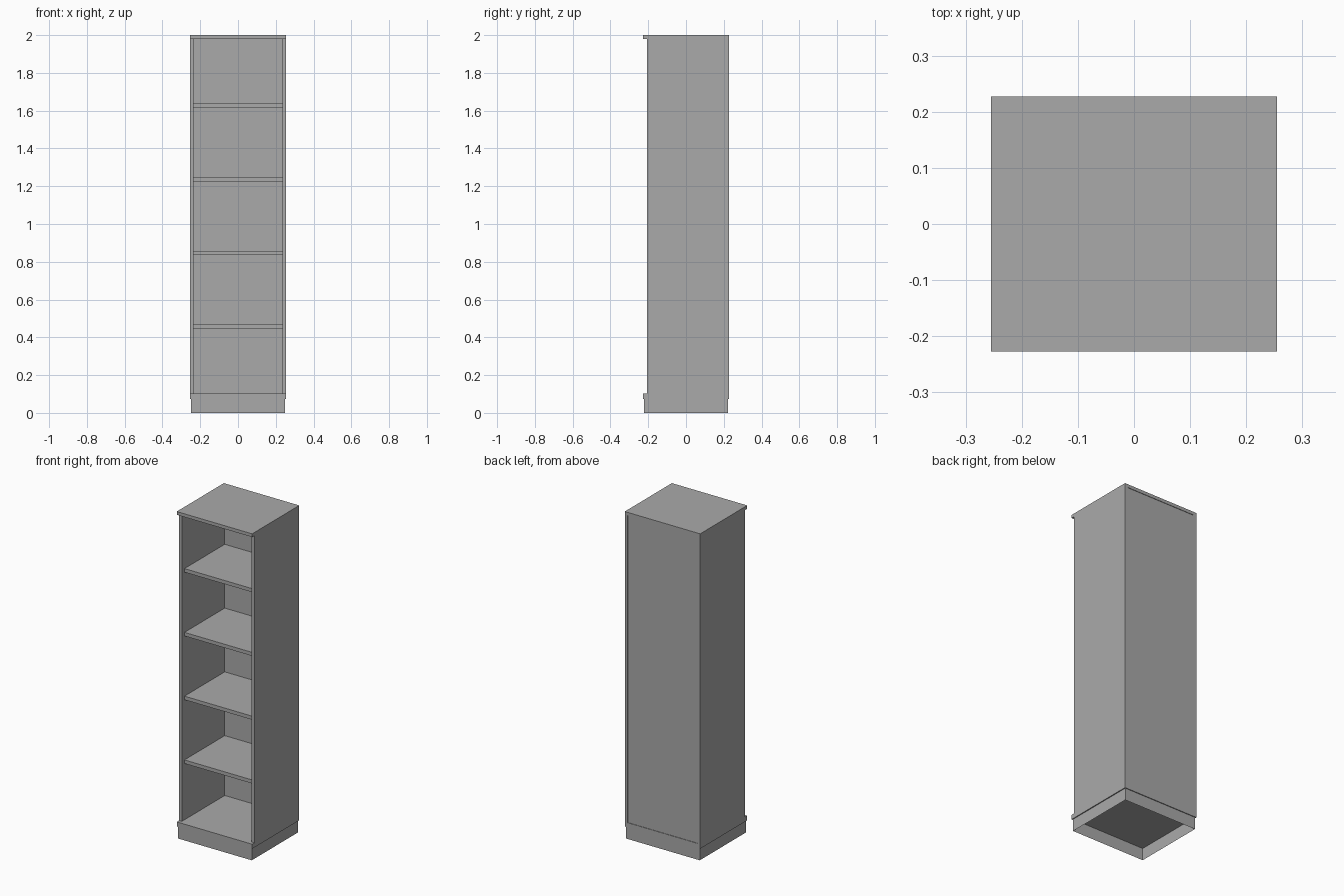
import bpy
import bmesh

cube = bpy.data.objects.get("Cube")
if cube:
    bpy.data.objects.remove(cube)

grey = bpy.data.materials.new("plain grey")
grey.use_nodes = True
colour = (0.4, 0.4, 0.4, 1)
grey.diffuse_color = colour
grey.node_tree.nodes["Principled BSDF"].inputs["Base Color"].default_value = colour


def panel(name, low, high, open_ends=False):
    """Box between two corners; open_ends leaves only the four upright faces."""
    bm = bmesh.new()
    bmesh.ops.create_cube(bm, size=1)
    for v in bm.verts:
        v.co = [h if c > 0 else l for c, l, h in zip(v.co, low, high)]
    bm.normal_update()
    if open_ends:
        ends = [f for f in bm.faces if abs(f.normal.z) > 0.5]
        bmesh.ops.delete(bm, geom=ends, context="FACES_ONLY")
    mesh = bpy.data.meshes.new(name)
    bm.to_mesh(mesh)
    bm.free()
    mesh.materials.append(grey)
    obj = bpy.data.objects.new(name, mesh)
    bpy.context.collection.objects.link(obj)
    return obj


X, Y = 0.255, 0.2275              # half width and half depth
INNER = X - 0.019                 # inner face of the sides
BACK = 0.209                      # inner face of the back
FLOOR, CEILING = 0.102, 1.98

# Thin hollow plinth, set in a little all round
panel("plinth", (-X + 0.006, -Y + 0.005, 0), (X - 0.006, Y - 0.005, 0.074), True)

# Bottom and top boards stand proud of the sides at the front
panel("bottom_board", (-X, -Y, 0.074), (X, Y, FLOOR))
panel("top_board", (-X, -Y, CEILING), (X, Y, 2))

# Side boards
panel("left_side", (INNER, -0.206, FLOOR), (X, Y, CEILING))
panel("right_side", (-X, -0.206, FLOOR), (-INNER, Y, CEILING))

# Back board, slightly sunk between the sides
panel("back_board", (-INNER, BACK, FLOOR), (INNER, Y - 0.003, CEILING))

# Four evenly spaced shelves, recessed from the front
for i in range(4):
    z = 0.457 + 0.39 * i
    panel(f"shelf_{i + 1}", (-INNER, -0.18, z - 0.011), (INNER, BACK, z + 0.011))
